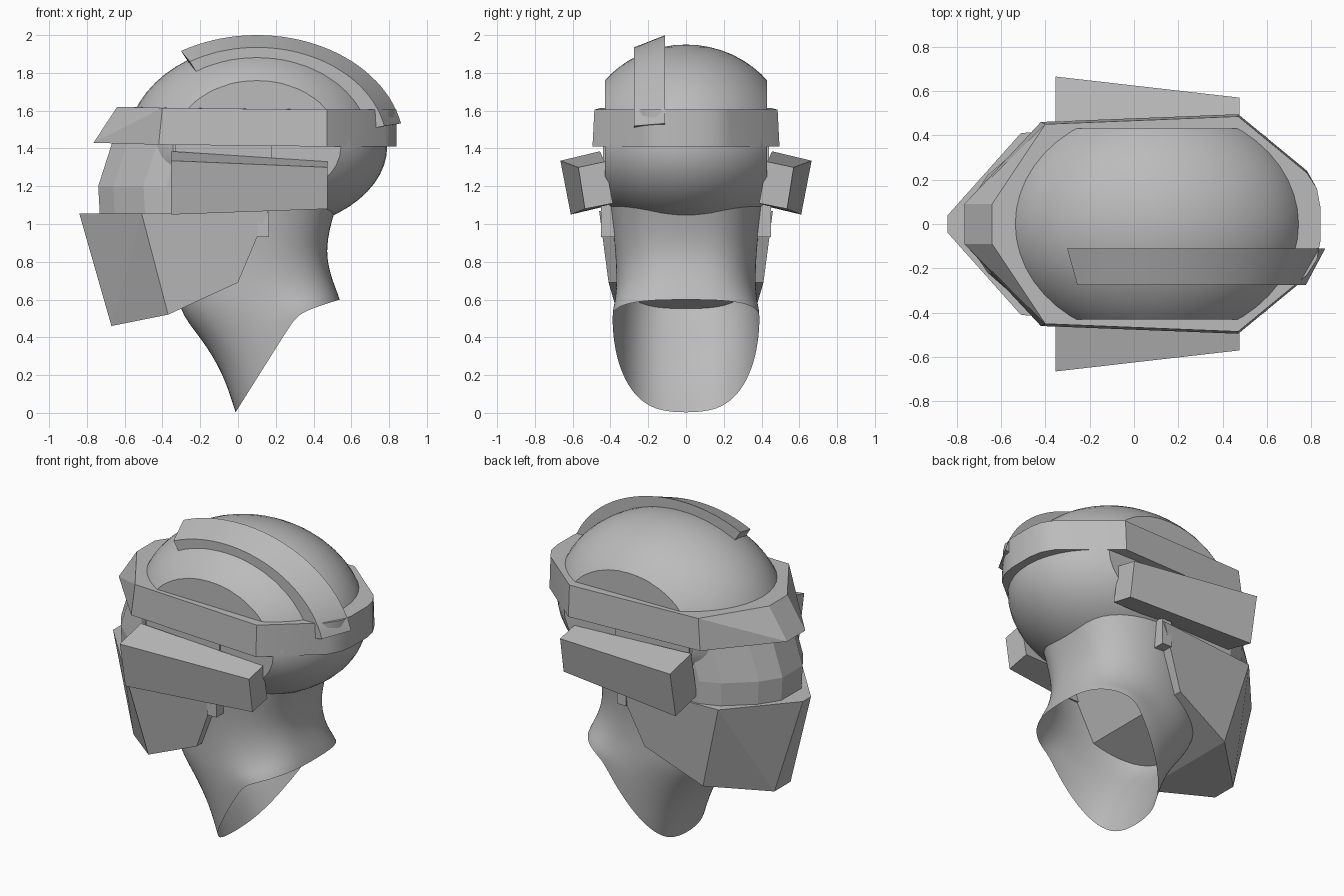
import bpy, bmesh
from math import sin, cos, pi, radians

cube = bpy.data.objects.get("Cube")
if cube:
    bpy.data.objects.remove(cube)

grey = bpy.data.materials.new("plain grey")
grey.use_nodes = True
COLOUR = (0.5, 0.5, 0.5, 1)
grey.diffuse_color = COLOUR
grey.node_tree.nodes["Principled BSDF"].inputs["Base Color"].default_value = COLOUR


def finish(name, bm, smooth=None):
    """Turn a bmesh into a named object, optionally smooth below an angle."""
    bmesh.ops.recalc_face_normals(bm, faces=bm.faces)
    mesh = bpy.data.meshes.new(name)
    bm.to_mesh(mesh)
    bm.free()
    mesh.materials.append(grey)
    ob = bpy.data.objects.new(name, mesh)
    bpy.context.collection.objects.link(ob)
    if smooth:
        bpy.ops.object.select_all(action="DESELECT")
        ob.select_set(True)
        bpy.context.view_layer.objects.active = ob
        bpy.ops.object.shade_smooth_by_angle(angle=radians(smooth))
    return ob


def hull(name, points, mirrored=True, smooth=None):
    """Convex solid round the points and, if wanted, their mirror images in y."""
    bm = bmesh.new()
    for x, y, z in points:
        bm.verts.new((x, y, z))
        if mirrored:
            bm.verts.new((x, -y, z))
    res = bmesh.ops.convex_hull(bm, input=bm.verts)
    junk = {v for v in res["geom_interior"] + res["geom_unused"]
            if isinstance(v, bmesh.types.BMVert)}
    bmesh.ops.delete(bm, geom=list(junk), context="VERTS")
    bmesh.ops.dissolve_limit(bm, angle_limit=radians(2), verts=bm.verts, edges=bm.edges)
    return finish(name, bm, smooth)


def block(name, xs, ys, zs):
    return hull(name, [(x, y, z) for x in xs for y in ys for z in zs], False)


CX, CZ = 0.1, 1.41

# Dome: ellipsoid, flatter below, with flat sides
bm = bmesh.new()
bmesh.ops.create_uvsphere(bm, u_segments=48, v_segments=28, radius=1)
for v in bm.verts:
    x, y, z = v.co
    v.co = (CX + 0.69 * x, 0.565 * y, CZ + z * (0.54 if z > 0 else 0.45))
for side in (1, -1):
    cut = bmesh.ops.bisect_plane(bm, geom=bm.verts[:] + bm.edges[:] + bm.faces[:],
                                 plane_co=(0, side * 0.43, 0), plane_no=(0, side, 0),
                                 clear_outer=True)
    rim = [e for e in cut["geom_cut"] if isinstance(e, bmesh.types.BMEdge)]
    bmesh.ops.contextual_create(bm, geom=rim)
finish("head_dome", bm, 12)

# Raised strip that runs over one side of the dome
bm = bmesh.new()
section = [(-0.11, 0.78, 0.59), (-0.275, 0.69, 0.525),
           (-0.275, 0.6, 0.44), (-0.11, 0.68, 0.5)]
STEPS = 32
rows = []
for i in range(STEPS + 1):
    a = radians(12 + 109 * i / STEPS)
    rows.append([bm.verts.new((CX + rx * cos(a), y, CZ + rz * sin(a)))
                 for y, rx, rz in section])
for p, q in zip(rows, rows[1:]):
    for k in range(4):
        bm.faces.new((p[k], p[k - 1], q[k - 1], q[k]))
bm.faces.new(rows[0])
bm.faces.new(rows[-1])
finish("dome_strip", bm, 25)

# Head band with a sloping front
hull("head_band", [
    (-0.765, 0.09, 1.43), (-0.42, 0.46, 1.42), (0.47, 0.495, 1.41),
    (0.78, 0.24, 1.41), (0.825, 0.16, 1.41), (0.84, 0.08, 1.41),
    (-0.64, 0.09, 1.62), (-0.4, 0.45, 1.615), (0.47, 0.485, 1.605),
    (0.78, 0.23, 1.605), (0.825, 0.16, 1.605), (0.84, 0.08, 1.605)], smooth=20)

# Visor between the band and the mask
hull("visor", [
    (x + dx, y, z)
    for x, y in ((-0.74, 0.1), (-0.66, 0.22), (-0.5, 0.36), (-0.38, 0.41), (0.1, 0.41))
    for dx, z in ((0.01, 1.02), (0, 1.2), (0.08, 1.45))])

# Face mask
hull("face_mask", [
    (-0.84, 0.04, 1.055), (-0.51, 0.41, 1.055), (0.16, 0.46, 1.07),
    (-0.67, 0.08, 0.46), (-0.37, 0.36, 0.52), (0, 0.41, 0.69)])

# Side housings, their mounts and the mask hinges
for side, label in ((1, "left"), (-1, "right")):
    hull(label + "_side_housing", [(x, side * y, z) for x, y, z in (
        (-0.355, 0.665, 1.335), (-0.355, 0.61, 1.05),
        (-0.355, 0.456, 1.385), (-0.355, 0.4, 1.1),
        (0.475, 0.57, 1.3), (0.475, 0.535, 1.08),
        (0.475, 0.43, 1.33), (0.475, 0.387, 1.11))], False)
    block(label + "_housing_mount", (-0.33, 0.18), (side * 0.36, side * 0.44), (1.2, 1.42))
    block(label + "_mask_hinge", (0.1, 0.165), (side * 0.37, side * 0.45), (0.93, 1.12))

# Neck and draped collar: rings given by front, side and back positions
rings = [((-0.3, 1.3), (0.1, 0.42, 1.25), (0.56, 1.2)),
         ((-0.3, 1.0), (0.1, 0.39, 1.0), (0.49, 1.0)),
         ((-0.32, 0.75), (0.1, 0.37, 0.8), (0.467, 0.85)),
         ((-0.33, 0.55), (0.13, 0.37, 0.65), (0.49, 0.74)),
         ((-0.2, 0.4), (0.2, 0.38, 0.57), (0.515, 0.67)),
         ((-0.08, 0.21), (0.26, 0.39, 0.53), (0.53, 0.63)),
         ((-0.015, 0), (0.3, 0.39, 0.5), (0.54, 0.6))]
COLS = 32
bm = bmesh.new()
rows = []
for front, (sx, width, sz), back in rings:
    row = []
    for i in range(COLS):
        t = 2 * pi * i / COLS
        end = front if cos(t) > 0 else back
        c = abs(cos(t))
        lift = c if cos(t) > 0 else c ** 0.7
        y = width * abs(sin(t)) ** 0.7 * (1 if sin(t) > 0 else -1)
        row.append(bm.verts.new((sx + (end[0] - sx) * c, y, sz + (end[1] - sz) * lift)))
    rows.append(row)
for p, q in zip(rows, rows[1:]):
    for k in range(COLS):
        bm.faces.new((p[k], p[k - 1], q[k - 1], q[k]))
neck = finish("neck_collar", bm, 60)
neck.modifiers.new("smooth_cloth", "SUBSURF").levels = 2
